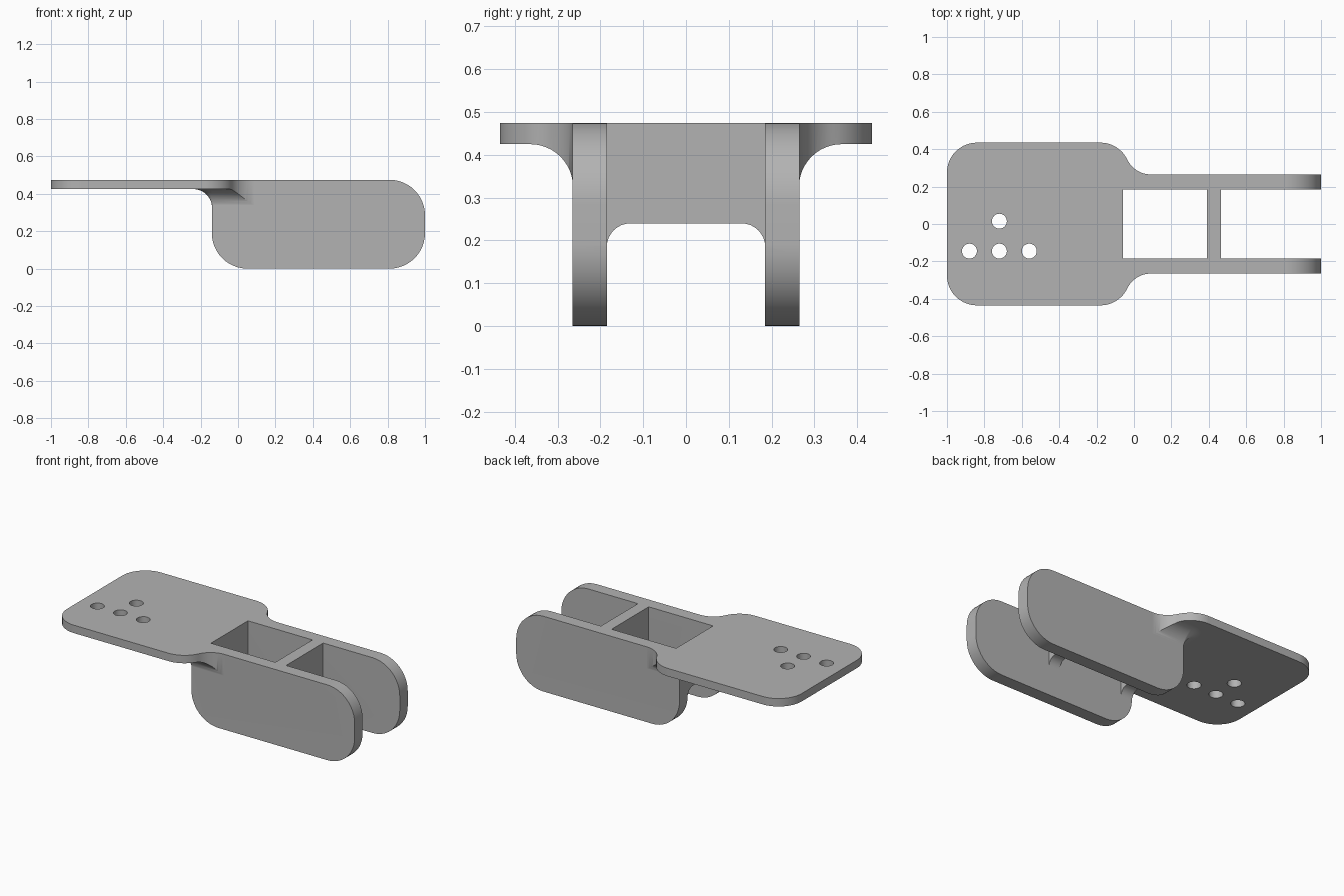
import bpy, bmesh
from math import sin, cos, pi, atan2, hypot

cube = bpy.data.objects.get("Cube")
if cube:
    bpy.data.objects.remove(cube, do_unlink=True)

TOP, UNDER = 0.475, 0.425        # plate faces
ARM, GAP = 0.265, 0.185          # outer and inner half widths of the arms
BACK = -0.14                     # rear end of the arms
FILLET = 0.1

grey = bpy.data.materials.new("plain grey")
grey.use_nodes = True
grey.diffuse_color = (0.45, 0.45, 0.45, 1)
grey.node_tree.nodes["Principled BSDF"].inputs["Base Color"].default_value = (0.45, 0.45, 0.45, 1)


def arc(cx, cy, r, start, end, n=12):
    """Points on an arc, angles in quarter turns."""
    angles = [(start + (end - start) * i / n) * pi / 2 for i in range(n + 1)]
    return [(cx + r * cos(a), cy + r * sin(a)) for a in angles]


def loft(name, rings):
    """Closed solid through rings of equal length."""
    bm = bmesh.new()
    rows = [[bm.verts.new(p) for p in ring] for ring in rings]
    count = len(rows[0])
    for a, b in zip(rows, rows[1:]):
        for i in range(count):
            j = (i + 1) % count
            bm.faces.new((a[i], a[j], b[j], b[i]))
    bm.faces.new(rows[0][::-1])
    bm.faces.new(rows[-1])
    bmesh.ops.recalc_face_normals(bm, faces=bm.faces)
    mesh = bpy.data.meshes.new(name)
    bm.to_mesh(mesh)
    bm.free()
    obj = bpy.data.objects.new(name, mesh)
    bpy.context.collection.objects.link(obj)
    mesh.materials.append(grey)
    return obj


def prism(name, points, axis, low, high):
    """Extrude a flat outline along an axis."""
    place = {"x": lambda u, v, w: (w, u, v),
             "y": lambda u, v, w: (u, w, v),
             "z": lambda u, v, w: (u, v, w)}[axis]
    return loft(name, [[place(u, v, w) for u, v in points] for w in (low, high)])


def combine(target, tool, operation):
    mod = target.modifiers.new("combine", "BOOLEAN")
    mod.operation, mod.solver, mod.object = operation, "EXACT", tool
    bpy.context.view_layer.objects.active = target
    bpy.ops.object.modifier_apply(modifier=mod.name)
    bpy.data.objects.remove(tool, do_unlink=True)


# Plate outline: rounded rear, S-shaped necks running into the arms
R, half, neck_x, end_x = 0.16, 0.435, -0.18, 0.09
cy, dx = half - R, end_x - neck_x
k = ARM - cy
r2 = (dx * dx + k * k - R * R) / (2 * (R - k))
turn = atan2(k + r2, dx) / (pi / 2)
side = arc(end_x, ARM + r2, r2, -1, turn - 2)
side += arc(neck_x, cy, R, turn, 1)[1:]
side += arc(-1 + R, cy, R, 1, 2)
outline = side + [(x, -y) for x, y in reversed(side)]

# Plate with the fillet that flares from the arms into its underside
def flare_ring(d, z):
    inset = 0.002
    r, x, y = d + inset, BACK + inset, ARM - inset
    pts = [(0.2, y + r)] + arc(x, y, r, 1, 2) + arc(x, -y, r, 2, 3) + [(0.2, -y - r)]
    return [(px, py, z) for px, py in pts]

rings = []
for i in range(13):
    a = i / 12 * pi / 2
    rings.append(flare_ring(FILLET * (1 - cos(a)) - 0.001, UNDER - FILLET + FILLET * sin(a)))
rings += [flare_ring(1, UNDER), flare_ring(1, TOP + 0.1)]
plate = loft("plate", rings)
combine(plate, prism("plate_trim", outline, "z", 0.1, TOP), "INTERSECT")

# Arm block, seen from the side
r = 0.19
profile = arc(BACK + r, r, r, 2, 3) + arc(1 - r, r, r, 3, 4) + arc(1 - r, TOP - r, r, 0, 1)
profile.append((BACK, TOP))
bracket = prism("bracket", profile, "y", -ARM, ARM)
combine(bracket, plate, "UNION")

# Channel under the cross walls, with rounded upper corners
r, roof = 0.055, 0.24
channel = [(-GAP, -0.1), (GAP, -0.1)]
channel += arc(GAP - r, roof - r, r, 0, 1, 8) + arc(r - GAP, roof - r, r, 1, 2, 8)
combine(bracket, prism("channel", channel, "x", -0.5, 1.2), "DIFFERENCE")

# Open pocket and open fork end, leaving two cross walls
for low, high in ((-0.06, 0.39), (0.465, 1.2)):
    opening = [(low, -GAP), (high, -GAP), (high, GAP), (low, GAP)]
    combine(bracket, prism("opening", opening, "z", -0.2, 0.7), "DIFFERENCE")

# Mounting holes
for x, y in ((-0.88, -0.145), (-0.72, -0.145), (-0.56, -0.145), (-0.72, 0.015)):
    combine(bracket, prism("hole", arc(x, y, 0.04, 0, 4, 32)[:-1], "z", 0.3, 0.6), "DIFFERENCE")

# Smooth curves, crisp edges
bpy.ops.object.select_all(action="DESELECT")
bracket.select_set(True)
bpy.context.view_layer.objects.active = bracket
bpy.ops.object.shade_smooth_by_angle(angle=pi / 6)
weighted = bracket.modifiers.new("even shading", "WEIGHTED_NORMAL")
weighted.keep_sharp = True
